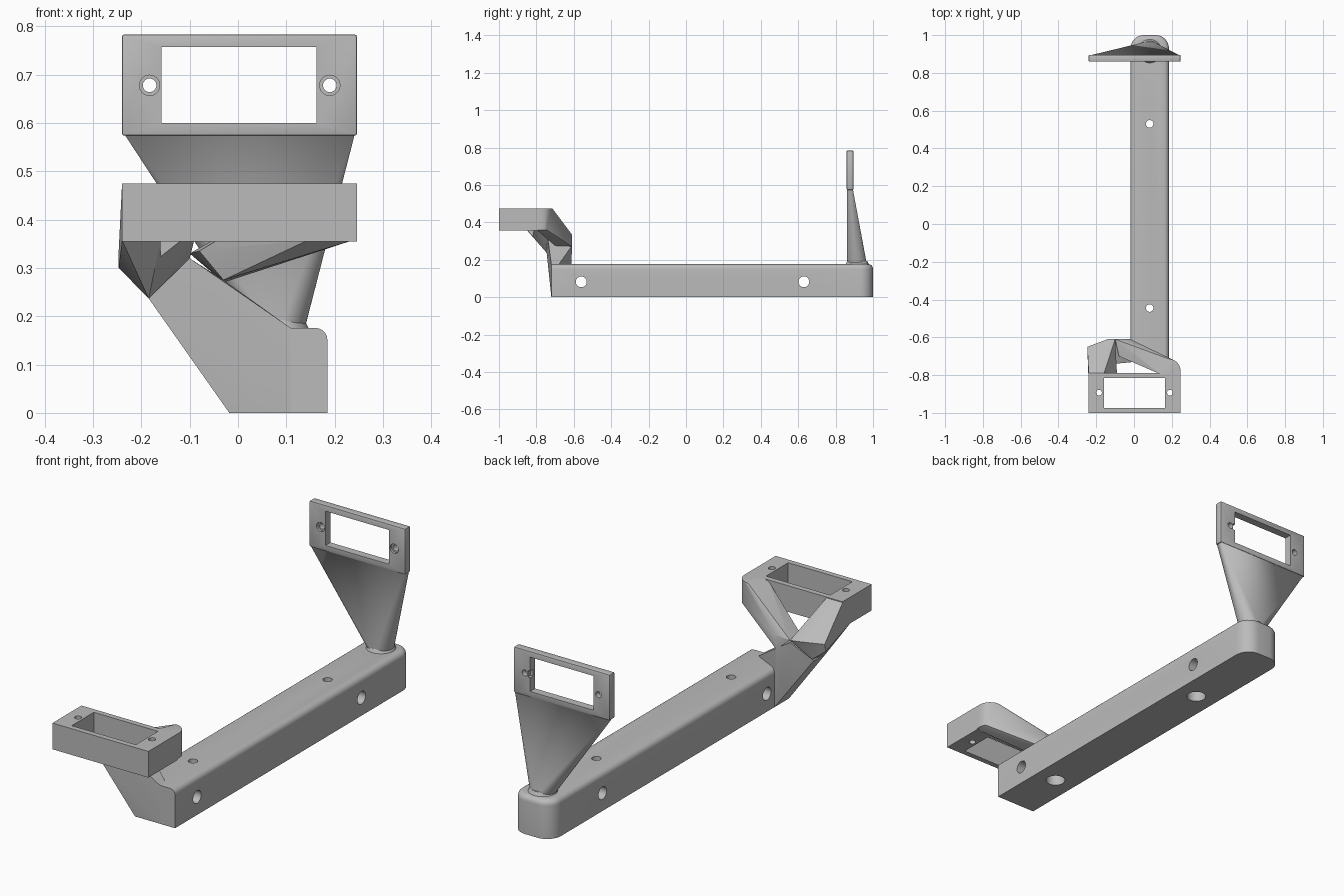
import bpy, bmesh, math
from mathutils import Matrix, Vector

cube = bpy.data.objects.get("Cube")
if cube:
    bpy.data.objects.remove(cube)

grey = bpy.data.materials.new("plain_grey")
grey.use_nodes = True
COLOR = (0.5, 0.5, 0.5, 1)
grey.diffuse_color = COLOR
grey.node_tree.nodes["Principled BSDF"].inputs["Base Color"].default_value = COLOR


def finish(name, bm):
    bmesh.ops.recalc_face_normals(bm, faces=bm.faces)
    mesh = bpy.data.meshes.new(name)
    bm.to_mesh(mesh)
    bm.free()
    mesh.materials.append(grey)
    obj = bpy.data.objects.new(name, mesh)
    bpy.context.collection.objects.link(obj)
    return obj


def box_bm(x, y, z):
    bm = bmesh.new()
    size = Matrix.Diagonal((x[1] - x[0], y[1] - y[0], z[1] - z[0], 1))
    mid = Vector((sum(x), sum(y), sum(z))) / 2
    bmesh.ops.create_cube(bm, size=1, matrix=Matrix.Translation(mid) @ size)
    return bm


def box(name, x, y, z):
    return finish(name, box_bm(x, y, z))


def rod(axis, center, radius, length):
    bm = bmesh.new()
    turn = Vector((0, 0, 1)).rotation_difference(Vector(axis)).to_matrix().to_4x4()
    bmesh.ops.create_cone(bm, cap_ends=True, segments=32, radius1=radius, radius2=radius,
                          depth=length, matrix=Matrix.Translation(center) @ turn)
    return finish("hole_cutter", bm)


def hull(name, points):
    bm = bmesh.new()
    for p in points:
        bm.verts.new(p)
    res = bmesh.ops.convex_hull(bm, input=bm.verts)
    loose = [v for v in bm.verts if not v.link_faces]
    bmesh.ops.delete(bm, geom=loose, context='VERTS')
    bmesh.ops.dissolve_limit(bm, angle_limit=0.01, verts=bm.verts, edges=bm.edges)
    return finish(name, bm)


def boolean(target, tool, operation='DIFFERENCE'):
    mod = target.modifiers.new("bool", 'BOOLEAN')
    mod.operation, mod.solver, mod.object = operation, 'EXACT', tool
    bpy.ops.object.select_all(action='DESELECT')
    bpy.context.view_layer.objects.active = target
    target.select_set(True)
    bpy.ops.object.modifier_apply(modifier=mod.name)
    bpy.data.objects.remove(tool)


def smooth(obj):
    bpy.ops.object.select_all(action='DESELECT')
    bpy.context.view_layer.objects.active = obj
    obj.select_set(True)
    bpy.ops.object.shade_smooth_by_angle(angle=math.radians(30))


# Long beam: round the rear corners, then soften the top rim
bm = box_bm((-0.018, 0.185), (-0.72, 1.0), (0, 0.176))
rear = [e for e in bm.edges if all(v.co.y > 0.9 for v in e.verts)
        and abs(e.verts[0].co.z - e.verts[1].co.z) > 0.1]
bmesh.ops.bevel(bm, geom=rear, offset=0.07, segments=8, profile=0.5, affect='EDGES')
rim = [e for e in bm.edges if all(v.co.z > 0.17 for v in e.verts)
       and any(v.co.y > 0 for v in e.verts)]
bmesh.ops.bevel(bm, geom=rim, offset=0.025, segments=5, profile=0.5, affect='EDGES')
beam = finish("beam", bm)
for y in (-0.56, 0.63):
    boolean(beam, rod((1, 0, 0), (0.08, y, 0.082), 0.029, 1))
for y in (-0.445, 0.53):
    boolean(beam, rod((0, 0, 1), (0.083, y, 0.1), 0.02, 1))
    boolean(beam, rod((0, 0, 1), (0.083, y, 0), 0.042, 0.16))

# Upright rear frame with a window and countersunk screw holes
bm = box_bm((-0.24, 0.246), (0.859, 0.895), (0.574, 0.783))
bmesh.ops.bevel(bm, geom=bm.edges[:], offset=0.004, segments=2, profile=0.5, affect='EDGES')
rear_frame = finish("rear_frame", bm)
boolean(rear_frame, box("window_cutter", (-0.158, 0.163), (0.8, 0.95), (0.6, 0.757)))
boolean(rear_frame, box("notch_cutter", (0.14, 0.175), (0.875, 0.95), (0.663, 0.693)))
for x in (-0.183, 0.19):
    boolean(rear_frame, rod((0, 1, 0), (x, 0.88, 0.678), 0.014, 0.2))
    boolean(rear_frame, rod((0, 1, 0), (x, 0.85, 0.678), 0.021, 0.04))

# Fan-shaped rear support, with a small flare at its foot
foot = [(0.084 + 0.053 * math.cos(a), 0.915 + 0.053 * math.sin(a), 0.17)
        for a in (math.tau * i / 48 for i in range(48))]
rear_support = hull("rear_support", foot + [(x, y, 0.578) for x in (-0.236, 0.242)
                                            for y in (0.862, 0.892)])
bm = bmesh.new()
bmesh.ops.create_cone(bm, cap_ends=True, segments=48, radius1=0.064, radius2=0.054,
                      depth=0.02, matrix=Matrix.Translation((0.084, 0.915, 0.182)))
support_foot = finish("support_foot", bm)

# Horizontal front tray
front_tray = box("front_tray", (-0.24, 0.246), (-1.0, -0.79), (0.355, 0.475))

# Neck leaning from the beam's front end to the elbow
neck = hull("neck", [(-0.018, -0.72, 0.0), (-0.018, -0.72, 0.087), (-0.018, -0.615, 0.09),
                     (-0.018, -0.615, 0.0), (0.11, -0.72, 0.175), (0.11, -0.68, 0.175),
                     (0.11, -0.72, 0.0), (-0.185, -0.745, 0.237), (-0.185, -0.66, 0.24),
                     (-0.03, -0.72, 0.275), (-0.03, -0.61, 0.275),
                     (-0.1, -0.74, 0.32), (-0.1, -0.61, 0.32)])

# Right-hand bar: rounded corner at the tray, sloping down to the elbow
corner = [(0.186 + 0.06 * math.cos(a), -0.775 + 0.06 * math.sin(a))
          for a in (math.pi / 2 * i / 6 for i in range(7))]
ends = corner + [(0.246, -0.8), (0.15, -0.8)]
tray_bar = hull("tray_bar", [(x, y, 0.475) for x, y in ends]
                + [(x, y, 0.36) for x, y in ends if y < -0.74]
                + [(0.19, -0.716, 0.4),
                   (-0.02, -0.61, 0.335), (-0.1, -0.61, 0.33), (-0.08, -0.7, 0.335),
                   (-0.03, -0.61, 0.27), (-0.03, -0.7, 0.275)])

# Left-hand wedge between the tray and the elbow
tray_wedge = hull("tray_wedge", [(-0.24, -0.795, 0.475), (-0.16, -0.795, 0.475),
                                 (-0.09, -0.795, 0.36), (-0.24, -0.85, 0.357),
                                 (-0.16, -0.85, 0.357),
                                 (-0.247, -0.65, 0.335), (-0.247, -0.66, 0.3),
                                 (-0.185, -0.745, 0.237), (-0.185, -0.65, 0.25),
                                 (-0.14, -0.61, 0.335), (-0.1, -0.61, 0.33),
                                 (-0.1, -0.72, 0.32)])

# Merge the front bracket, then cut the tray opening and screw holes through it
for part in (tray_wedge, tray_bar, neck):
    boolean(front_tray, part, 'UNION')
front_tray.name = "front_bracket"
boolean(front_tray, box("window_cutter", (-0.16, 0.165), (-0.975, -0.815), (0.25, 0.6)))
for x in (-0.185, 0.19):
    boolean(front_tray, rod((0, 0, 1), (x, -0.893, 0.4), 0.015, 0.4))

for obj in (beam, rear_frame, rear_support, support_foot, front_tray):
    smooth(obj)
